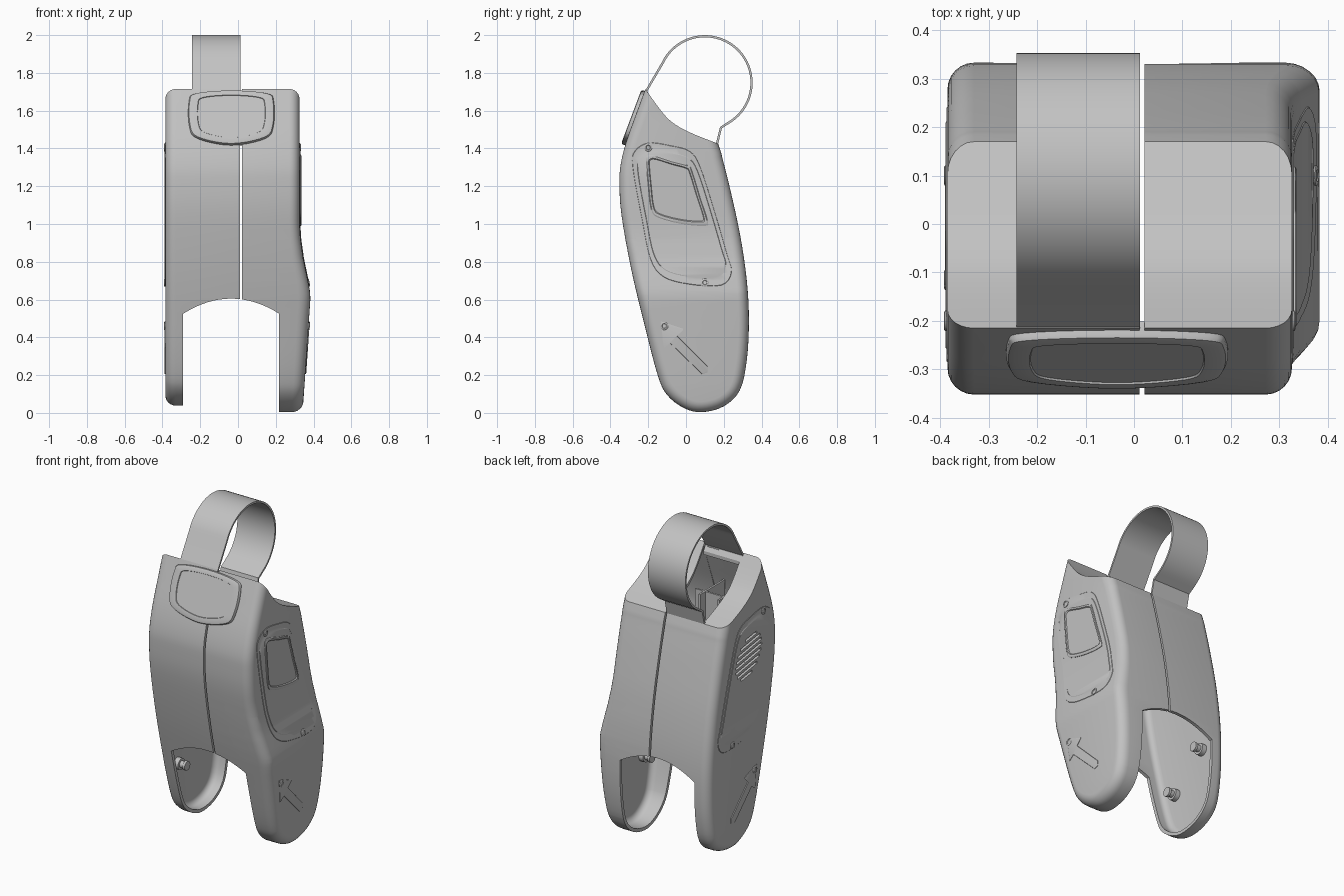
import bpy, bmesh, math
from mathutils import Vector, Matrix

cube = bpy.data.objects.get("Cube")
if cube:
    bpy.data.objects.remove(cube)

grey = bpy.data.materials.new("plain grey")
grey.use_nodes = True
grey.diffuse_color = (0.54, 0.54, 0.54, 1)
grey.node_tree.nodes["Principled BSDF"].inputs["Base Color"].default_value = (0.54, 0.54, 0.54, 1)

LEFT_X, RIGHT_X, FILLET, WALL = 0.33, 0.385, 0.055, 0.02
HIP = [(0, .342), (.6, .383), (.64, .382), (.7, .37), (.82, .345), (.92, .331), (1, .326), (2, .326)]
LEVELS = [.15, .3, .45, .55, .6, .63, .66, .7, .74, .78, .82, .87, .92, .97, 1.02]


def hip_x(z):
    """Outer side position of the bulging half at a height."""
    z = max(z, 0)
    for (a, p), (b, q) in zip(HIP, HIP[1:]):
        if z <= b:
            return p + (q - p) * (z - a) / (b - a)
    return HIP[-1][1]


def spline(pts, steps=5, closed=False):
    """Smooth curve through the points."""
    n, out = len(pts), []
    get = (lambda i: Vector(pts[i % n])) if closed else (lambda i: Vector(pts[min(max(i, 0), n - 1)]))
    for i in range(n if closed else n - 1):
        a, b, c, d = (get(i + k) for k in (-1, 0, 1, 2))
        for s in range(steps):
            t = s / steps
            out.append(.5 * (2*b + (c-a)*t + (2*a - 5*b + 4*c - d)*t*t + (3*b - a - 3*c + d)*t**3))
    return out if closed else out + [get(n - 1)]


def finish(bm, name):
    bmesh.ops.recalc_face_normals(bm, faces=bm.faces)
    mesh = bpy.data.meshes.new(name)
    bm.to_mesh(mesh)
    bm.free()
    mesh.materials.append(grey)
    ob = bpy.data.objects.new(name, mesh)
    bpy.context.collection.objects.link(ob)
    return ob


def bake(ob):
    """Apply the modifiers."""
    dg = bpy.context.evaluated_depsgraph_get()
    dg.update()
    mesh = bpy.data.meshes.new_from_object(ob.evaluated_get(dg))
    ob.modifiers.clear()
    ob.data = mesh


def cut(ob, cutter):
    mod = ob.modifiers.new("cut", "BOOLEAN")
    mod.operation, mod.solver, mod.object = "DIFFERENCE", "EXACT", cutter
    bake(ob)


def slice_levels(bm, axis):
    for z in LEVELS:
        co, no = Vector((0, 0, 0)), Vector((0, 0, 0))
        co[axis], no[axis] = z, 1
        bmesh.ops.bisect_plane(bm, geom=bm.verts[:] + bm.edges[:] + bm.faces[:],
                               plane_co=co, plane_no=no, dist=1e-5)


def bridge(bm, rings, closed=True):
    n = len(rings[0])
    for a, b in zip(rings, rings[1:]):
        for i in range(n if closed else n - 1):
            j = (i + 1) % n
            bm.faces.new((a[i], a[j], b[j], b[i]))


def relief(name, outline, layers, place, sliced=False):
    """Stacked outlines (scale, height), mapped onto a surface."""
    bm = bmesh.new()
    pts = [Vector(p) for p in outline]
    mid = sum(pts, Vector((0, 0))) / len(pts)
    rings = [[bm.verts.new((*(mid + (p - mid) * scale), h)) for p in pts] for scale, h in layers]
    bridge(bm, rings)
    bm.faces.new(rings[0])
    bm.faces.new(rings[-1])
    if sliced:
        slice_levels(bm, 1)
    for v in bm.verts:
        v.co = place(*v.co)
    return finish(bm, name)


def box(name, lo, hi):
    bm = bmesh.new()
    bmesh.ops.create_cube(bm, size=1)
    for v in bm.verts:
        v.co = [l + (h - l) * (c + .5) for c, l, h in zip(v.co, lo, hi)]
    return finish(bm, name)


def circle(y, z, r, n=20):
    return [(y + r * math.cos(math.tau * i / n), z + r * math.sin(math.tau * i / n)) for i in range(n)]


# Side profile: front, round bottom and back, running on above the saddle-shaped top cut
OUTER = [(-.175, 1.82), (-.215, 1.715), (-.265, 1.58), (-.315, 1.44), (-.345, 1.32), (-.352, 1.22),
         (-.342, 1.05), (-.29, .76), (-.22, .466), (-.15, .2), (-.1, .095), (-.01, .025), (.085, .004),
         (.2, .035), (.285, .12), (.322, .28), (.333, .49), (.322, .7), (.287, .94), (.235, 1.18),
         (.195, 1.34), (.17, 1.425), (.03, 1.82)]
SADDLE = [(.17, 1.425), (.02, 1.485), (-.075, 1.54), (-.14, 1.61), (-.215, 1.715)]


def body_solid(name, side, seam, width, inset):
    """Half of the body with rounded outer rim, shrunk by inset."""
    prof = spline(OUTER, 4)
    if side < 0:
        for p in prof:
            p.y += .035 * max(0, 1 - p.y / .4)
    inward = []
    for i in range(len(prof)):
        t = (prof[min(i + 1, len(prof) - 1)] - prof[max(i - 1, 0)]).normalized()
        inward.append(Vector((-t.y, t.x)))
    r = FILLET - inset
    rows = [(seam, inset)]
    for k in range(7):
        a = math.pi / 12 * k
        rows.append((side * (width - inset - r * (1 - math.sin(a))), inset + r * (1 - math.cos(a))))
    bm = bmesh.new()
    rings = [[bm.verts.new((x, *(p + s * d))) for p, s in zip(prof, inward)] for x, d in rows]
    bridge(bm, rings)
    bm.faces.new(rings[0])
    bm.faces.new(rings[-1])
    if side > 0:
        slice_levels(bm, 2)
        for v in bm.verts:
            v.co.x = seam + (v.co.x - seam) * (hip_x(v.co.z) - inset - seam) / (width - inset - seam)
    return finish(bm, name)


def above_saddle(name, drop):
    pts = [(.45, 1.305)] + spline(SADDLE, 4) + [(-.33, 1.876), (-.33, 2.2), (.45, 2.2)]
    return relief(name, [(y, z - drop) for y, z in pts], [(1, -.6), (1, .6)],
                  lambda u, v, h: Vector((h, u, v)))


# Cutters: saddle top, fork with arched crown, opening under the strap, vent slots
saddle_top, saddle_inside = above_saddle("saddle_cutter", 0), above_saddle("saddle_inside_cutter", .022)
arch = [(-.29, -.2), (.217, -.2)]
for i in range(17):
    x = .217 - .507 * i / 16
    arch.append((x, .605 - .08 * ((x + .036) / .254) ** 2))
fork = box("fork_cutter", (0, 0, 0), (1, 1, 1))
bpy.data.objects.remove(fork)
fork = relief("fork_cutter", arch, [(1, -.6), (1, .6)], lambda u, v, h: Vector((u, h, v)))
opening = box("opening_cutter", (-.235, -.185, 1.36), (.0165, .14, 1.9))
bm = bmesh.new()
for i in range(8):
    off = (i - 3.5) * .032
    length = 2 * math.sqrt(.125 ** 2 - off ** 2)
    bmesh.ops.create_cube(bm, size=1, matrix=Matrix.Translation((-.385, -.055 - off * .2, 1.18 + off))
                          @ Matrix.Rotation(-.15, 4, "X") @ Matrix.Diagonal((.08, length, .015, 1)))
vent = finish(bm, "vent_cutter")
cutters = [saddle_top, saddle_inside, fork, opening, vent]

# Hollow half shells
for name, side, seam, width in (("left_shell", 1, .022, LEFT_X), ("right_shell", -1, .011, RIGHT_X)):
    shell = body_solid(name, side, seam, width, 0)
    hollow = body_solid(name + "_hollow", side, seam - side * .05, width, WALL)
    cutters.append(hollow)
    cut(shell, saddle_top)
    cut(hollow, saddle_inside)
    for cutter in [hollow, fork, opening] + ([vent] if side < 0 else []):
        cut(shell, cutter)

# Side details on both halves
PANEL = [(-.275, 1.39), (-.2, 1.435), (-.08, 1.42), (.02, 1.39), (.075, 1.31), (.15, 1.08), (.22, .84),
         (.245, .74), (.19, .67), (.02, .675), (-.12, .715), (-.19, .81), (-.235, 1.02), (-.285, 1.3)]
WINDOW = [(-.212, 1.335), (-.205, 1.36), (-.175, 1.365), (-.08, 1.335), (.01, 1.31), (.032, 1.28),
          (.075, 1.14), (.115, 1.015), (.1, .99), (-.02, 1.0), (-.15, 1.035), (-.185, 1.08), (-.2, 1.2)]
ARROW = [(-.135, .485), (-.015, .445), (-.05, .41), (.115, .245), (.115, .215), (.085, .205),
         (-.085, .37), (-.12, .345)]
SCREWS = [(-.2, 1.405), (.1, .69), (-.115, .46)]


def on_left(u, v, h):
    return Vector((hip_x(v) + h, u, v))


def on_right(u, v, h):
    return Vector((-RIGHT_X - h, u, v))


for tag, place in (("left", on_left), ("right", on_right)):
    panel = relief(tag + "_panel", spline(PANEL, 4, True),
                   [(1, -.005), (.98, .002), (.88, .002), (.87, .004)], place, True)
    if tag == "right":
        cut(panel, vent)
    relief(tag + "_arrow", ARROW, [(1, -.005), (1, .003), (.95, .005)], place)
    for k, (y, z) in enumerate(SCREWS):
        relief(f"{tag}_screw_{k + 1}", circle(y, z, .021),
               [(1, -.005), (1, .005), (.85, .007), (.6, .007), (.5, .0045)], place)
    # pegs inside the fork arms
    for k, (y, z) in enumerate([(.16, .56), (-.07, .37)]):
        relief(f"{tag}_peg_{k + 1}", circle(y, z, .035),
               [(1, -.015), (1, -.05), (.6, -.05), (.6, -.075), (.8, -.075), (.8, -.09)], place)
relief("window", spline(WINDOW, 3, True),
       [(1, -.005), (1, .007), (.97, .01), (.9, .01), (.87, .005)], on_left, True)

# Front button plate lying on the sloped upper front
BUTTON = [(-.225, 1.69), (-.035, 1.706), (.155, 1.69), (.19, 1.645), (.188, 1.52), (.145, 1.455),
          (-.035, 1.42), (-.215, 1.455), (-.258, 1.52), (-.26, 1.645)]
relief("front_button", spline(BUTTON, 5, True),
       [(1, -.025), (1, .002), (.98, .01), (.93, .013), (.79, .013), (.78, .009)],
       lambda u, v, h: Vector((u, -.221 - (1.715 - v) * .375 - h * .936, v + h * .351)))

# Strap loop: thin band swept sideways
path = [Vector((-.205, 1.66)), Vector((-.21, 1.705))]
for i in range(41):
    a = math.radians(155 - 215 * i / 40)
    path.append(Vector((.1 + .247 * math.cos(a), 1.748 + .246 * math.sin(a))))
path += [Vector((.185, 1.51)), Vector((.163, 1.42))]
bm = bmesh.new()
bridge(bm, [[bm.verts.new((x, p.x, p.y)) for p in path] for x in (-.243, .012)], False)
strap = finish(bm, "strap")
mod = strap.modifiers.new("thickness", "SOLIDIFY")
mod.thickness, mod.offset = .012, 0
bake(strap)

# Ribs seen through the opening
for k, x in enumerate((-.2, -.07)):
    box(f"inner_rib_{k + 1}", (x, -.28, 1.2), (x + .012, -.04, 1.48))
box("inner_cross_rib", (-.365, -.1, 1.2), (0, -.088, 1.48))

for cutter in cutters:
    bpy.data.objects.remove(cutter)
for ob in [o for o in bpy.context.scene.objects if o.type == "MESH" and grey.name in o.data.materials]:
    bpy.ops.object.select_all(action="DESELECT")
    ob.select_set(True)
    bpy.context.view_layer.objects.active = ob
    bpy.ops.object.shade_smooth_by_angle(angle=math.radians(30))
